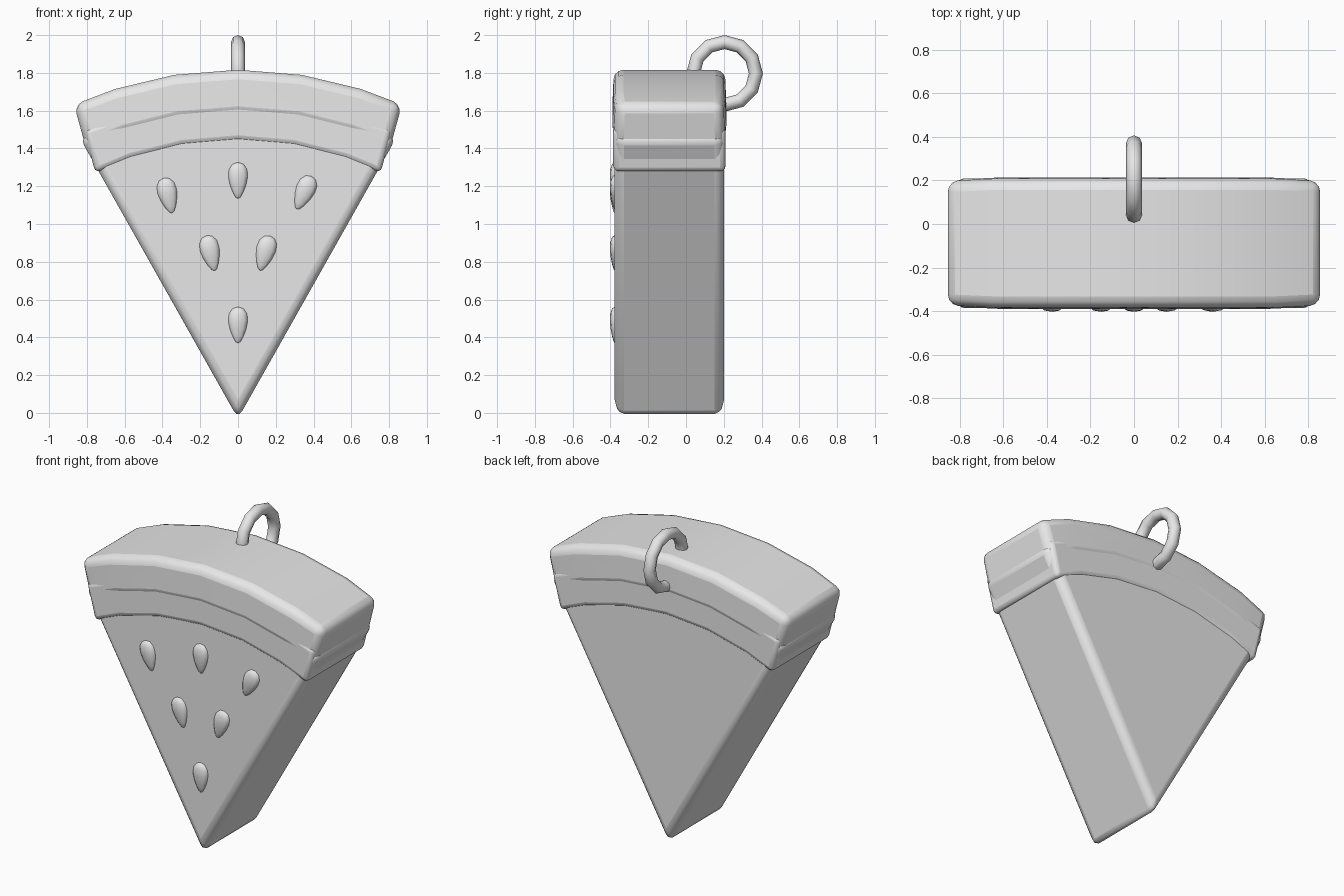
import bpy, bmesh, math
from mathutils import Matrix, Vector

cube = bpy.data.objects.get("Cube")
if cube:
    bpy.data.objects.remove(cube, do_unlink=True)

# One plain material
grey = bpy.data.materials.new("plain grey")
grey.use_nodes = True
grey.diffuse_color = (0.8, 0.8, 0.8, 1)
grey.node_tree.nodes["Principled BSDF"].inputs["Base Color"].default_value = (0.8, 0.8, 0.8, 1)

ARC_Z = -0.32                               # centre height of the curved layers
HALF = (0, 0.39, 0.75, 1)                   # column positions, centre to corner
COLUMNS = [-f for f in HALF[:0:-1]] + list(HALF)
MID_Y = -0.088


def finish(name, bm, angle=60):
    bmesh.ops.recalc_face_normals(bm, faces=bm.faces)
    mesh = bpy.data.meshes.new(name)
    bm.to_mesh(mesh)
    bm.free()
    mesh.materials.append(grey)
    obj = bpy.data.objects.new(name, mesh)
    bpy.context.collection.objects.link(obj)
    bpy.ops.object.select_all(action="DESELECT")
    obj.select_set(True)
    bpy.context.view_layer.objects.active = obj
    bpy.ops.object.shade_smooth_by_angle(angle=math.radians(angle))
    return obj


def arc_row(corner):
    """Points on an arc ending at the given (x, z) corner on both sides."""
    cx, cz = corner
    radius = math.hypot(cx, cz - ARC_Z)
    return [(f * cx, ARC_Z + math.sqrt(radius ** 2 - (f * cx) ** 2)) for f in COLUMNS]


def layer(name, inner, outer, depth, bevel, bulge=0.0):
    """Wedge layer between two arcs, thinner at the outer rim and the ends."""
    bm = bmesh.new()
    rows = []
    for points, rim in ((inner, 0), (outer, bulge)):
        for side in (-1, 1):
            row = []
            for i, (x, z) in enumerate(points):
                end = bulge if i in (0, len(points) - 1) else 0
                row.append(bm.verts.new((x, MID_Y + side * (depth - rim - end), z)))
            rows.append(row)
    in_front, in_back, out_front, out_back = rows
    loop = [in_front, out_front, out_back, in_back]
    for a, b in zip(loop, loop[1:] + loop[:1]):
        for i in range(len(a) - 1):
            bm.faces.new((a[i], a[i + 1], b[i + 1], b[i]))
    for i in (0, -1):
        bm.faces.new([row[i] for row in loop])
    bmesh.ops.remove_doubles(bm, verts=bm.verts, dist=0.0005)
    bmesh.ops.dissolve_limit(bm, angle_limit=math.radians(0.5),
                             verts=bm.verts, edges=bm.edges)
    obj = finish(name, bm)
    mod = obj.modifiers.new("soft edges", "BEVEL")
    mod.width = bevel
    mod.segments = 3
    mod.limit_method = "ANGLE"
    mod.angle_limit = math.radians(32)
    # Bevel first, then the smoothing modifier if there is one
    obj.modifiers.move(len(obj.modifiers) - 1, 0)
    return obj


# Fruit wedge: flesh, pale layer and rind
layer("flesh", [(0, -0.03)] * len(COLUMNS), arc_row((0.84, 1.46)), 0.29, 0.05)
layer("pith", arc_row((0.755, 1.27)), arc_row((0.815, 1.5)), 0.298, 0.03)
layer("rind", arc_row((0.803, 1.395)), arc_row((0.868, 1.632)), 0.304, 0.05, 0.01)


# Seeds: tapered drops pointing towards the tip
def seed(name, x, z, tilt):
    bm = bmesh.new()
    bmesh.ops.create_uvsphere(bm, u_segments=10, v_segments=7, radius=1)
    for v in bm.verts:
        taper = 0.8 + 0.32 * v.co.z
        v.co = Vector((v.co.x * 0.064 * taper, v.co.y * 0.032 * taper, v.co.z * 0.097))
    turn = Matrix.Rotation(math.radians(tilt), 4, "Y")
    bm.transform(Matrix.Translation((x, -0.376, z)) @ turn)
    finish(name, bm)


for i, spot in enumerate([(0, 1.23, 0), (-0.37, 1.15, -13), (0.35, 1.165, 24),
                          (-0.145, 0.845, -13), (0.143, 0.845, 16), (0, 0.465, 0)]):
    seed(f"seed_{i + 1}", *spot)

# Hanging ring, sunk into the top back edge
bm = bmesh.new()
MAJOR, MINOR, TUBE = 12, 8, 0.037
rings = []
for i in range(MAJOR):
    a = math.tau * i / MAJOR
    ring = []
    for j in range(MINOR):
        b = math.tau * j / MINOR
        r = 0.166 + TUBE * math.cos(b)
        ring.append(bm.verts.new((TUBE * math.sin(b), 0.204 + r * math.cos(a),
                                  1.797 + r * math.sin(a))))
    rings.append(ring)
for i in range(MAJOR):
    a, b = rings[i], rings[(i + 1) % MAJOR]
    for j in range(MINOR):
        k = (j + 1) % MINOR
        bm.faces.new((a[j], b[j], b[k], a[k]))
finish("hanging_ring", bm)
